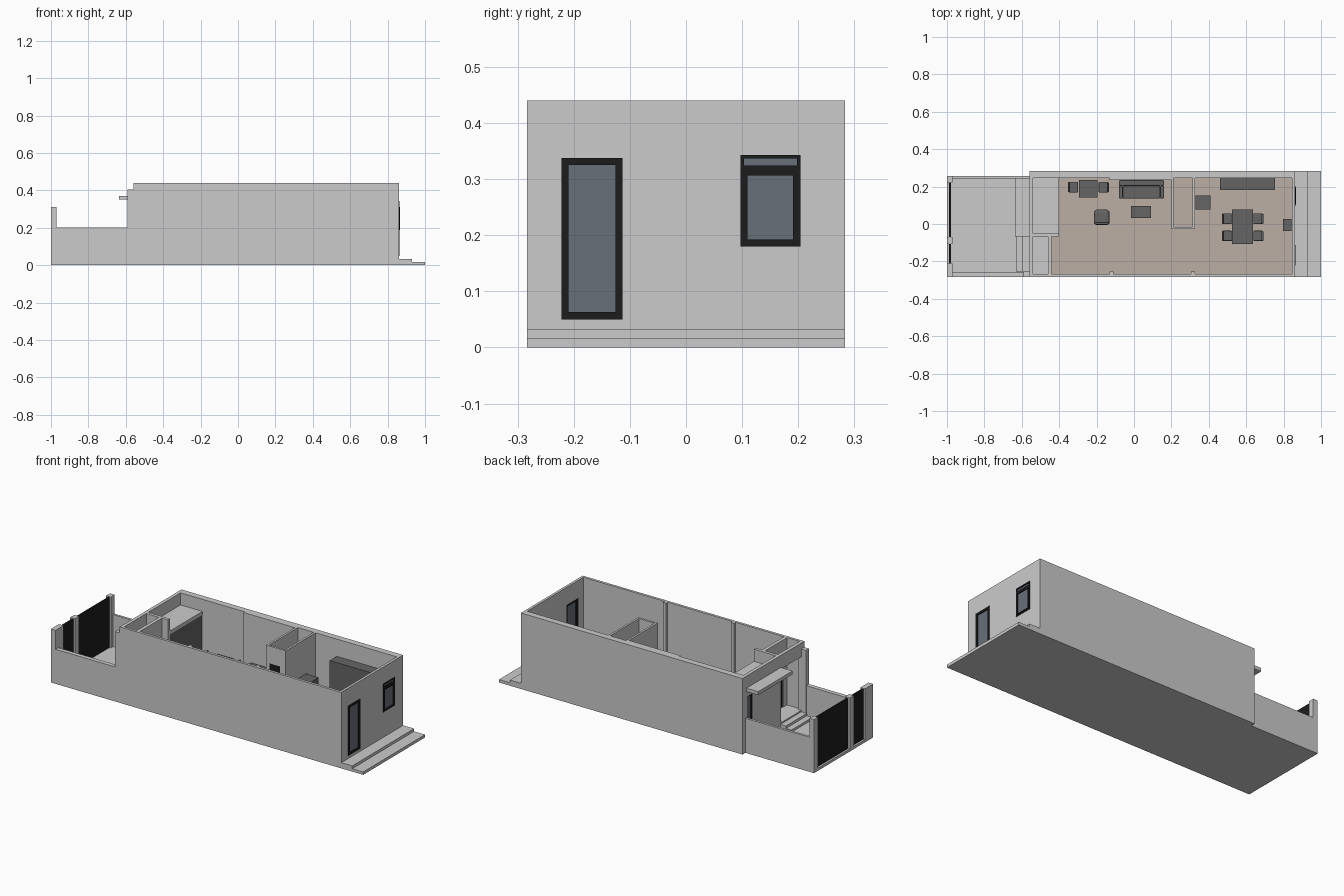
import bpy, bmesh, math

if "Cube" in bpy.data.objects:
    bpy.data.objects.remove(bpy.data.objects["Cube"])


def material(name, r, g, b):
    m = bpy.data.materials.new(name)
    m.diffuse_color = (r, g, b, 1)
    m.use_nodes = True
    m.node_tree.nodes["Principled BSDF"].inputs["Base Color"].default_value = m.diffuse_color
    return m


BLACK = material("black_metal", 0.012, 0.012, 0.012)
GLASS = material("tinted_glass", 0.14, 0.16, 0.19)
DARK = material("dark_furniture", 0.13, 0.13, 0.13)
BROWN = material("room_floor", 0.5, 0.43, 0.37)


def boxes(name, parts, mat=None, bevel=0):
    """One object from boxes given as (x0, x1, y0, y1, z0, z1)."""
    bm = bmesh.new()
    for x0, x1, y0, y1, z0, z1 in parts:
        vs = bmesh.ops.create_cube(bm, size=1)["verts"]
        for v in vs:
            v.co = (x1 if v.co.x > 0 else x0, y1 if v.co.y > 0 else y0, z1 if v.co.z > 0 else z0)
    me = bpy.data.meshes.new(name)
    bm.to_mesh(me)
    bm.free()
    ob = bpy.data.objects.new(name, me)
    bpy.context.collection.objects.link(ob)
    if mat:
        me.materials.append(mat)
    if bevel:
        b = ob.modifiers.new("bevel", "BEVEL")
        b.width, b.segments = bevel, 3
    return ob


def cut(ob, *openings):
    for o in openings:
        c = boxes(ob.name + "_cutter", [o])
        c.hide_render = True
        c.hide_viewport = True
        m = ob.modifiers.new("opening", "BOOLEAN")
        m.operation, m.object, m.solver = "DIFFERENCE", c, "EXACT"


def frame(name, x0, x1, y0, y1, z0, z1, t):
    """Rectangular frame in a wall facing x, with a pane."""
    boxes(name + "_frame", [(x0, x1, y0, y0 + t, z0, z1), (x0, x1, y1 - t, y1, z0, z1),
                            (x0, x1, y0 + t, y1 - t, z0, z0 + t),
                            (x0, x1, y0 + t, y1 - t, z1 - t, z1)], BLACK)
    xm = (x0 + x1) / 2
    boxes(name + "_pane", [(xm - .002, xm + .002, y0 + t, y1 - t, z0 + t, z1 - t)], GLASS)


H, F, Y = 0.44, 0.05, 0.283   # wall height, floor level, half width

# ground slabs and floors
boxes("house_slab", [(-.56, .86, -Y, Y, 0, .045)])
boxes("porch_slab", [(-1, -.56, -Y, .257, 0, .015)])
boxes("room_floor", [(-.44, .845, -.268, .246, .045, F), (-.44, -.4, -.268, -.06, .045, F + .0005)], BROWN)
boxes("lobby_floor", [(-.56, -.44, -.268, .246, .045, F)])
boxes("rear_steps", [(.86, .93, -Y, Y, 0, .033), (.93, 1, -Y, Y, 0, .017)])
boxes("porch_steps", [(-.63, -.595, -.255, -.065, .015, .028), (-.595, -.56, -.255, -.065, .015, .042)])

# outer walls
boxes("front_wall", [(-.56, .86, -Y, -.268, .045, H)])
boxes("back_wall", [(-.56, .86, .246, Y, .045, H)])
boxes("back_wall_lining", [(-.13, .2, .236, .246, F, H)])
boxes("front_wall_piers", [(x - .01, x + .01, -.268, -.254, F, H) for x in (-.12, .315)])
boxes("porch_corner_pier", [(-.59, -.56, -Y, -.255, 0, .405)])
east = boxes("east_wall", [(.845, .86, -.268, .246, .045, H)])
cut(east, (.83, .88, -.222, -.113, F, .338), (.83, .88, .097, .204, .18, .343))
west = boxes("west_wall", [(-.56, -.54, -.268, .246, .045, H)])
cut(west, (-.6, -.5, -.255, -.07, F, .36), (-.6, -.5, .19, .235, .12, .32))

# east door and window with transom
frame("east_door", .847, .863, -.222, -.113, F, .338, .013)
frame("east_window", .847, .863, .097, .204, .18, .318, .01)
frame("east_transom", .847, .863, .097, .204, .318, .343, .006)
frame("east_sash", .851, .865, .105, .196, .187, .311, .005)
frame("west_window", -.557, -.545, .19, .235, .12, .32, .008)

# entrance lobby and the low storage room beside it
lobby = boxes("lobby_inner_wall", [(-.46, -.44, -.268, -.068, F, H)])
cut(lobby, (-.5, -.42, -.235, -.1, .04, .34))
frame("lobby_door", -.455, -.445, -.235, -.1, F, .34, .01)
boxes("lobby_side_wall", [(-.54, -.4, -.068, -.05, F, H)])
boxes("storage_roof", [(-.54, -.4, -.05, .246, .35, .37)])
boxes("storage_doors", [(-.415, -.402, -.05, .097, F, .35), (-.415, -.402, .099, .246, F, .35)], DARK)
boxes("porch_canopy", [(-.635, -.56, -.068, .246, .35, .37)])

# bathroom enclosure
bath = boxes("bathroom_front", [(.2, .325, -.028, -.016, F, H)])
cut(bath, (.22, .29, -.06, .02, .04, .34))
boxes("bathroom_sides", [(.2, .212, -.016, .246, F, H), (.313, .325, -.016, .246, F, H)])
boxes("bathroom_door", [(.22, .29, -.024, -.02, F, .34)], BLACK)

# porch walls, posts and gate
boxes("porch_walls", [(-.97, -.56, -Y, -.258, .015, .2), (-.97, -.56, .243, .257, .015, .2)])
boxes("gate_posts", [(-1, -.97, -Y, -.21, 0, .31), (-1, -.97, -.107, -.07, 0, .31),
                     (-1, -.97, .222, .257, 0, .31)])
boxes("gate_panels", [(-.989, -.979, -.21, -.107, .015, .305), (-.989, -.979, -.07, .222, .015, .305)], BLACK)


# furniture
def table(name, x0, x1, y0, y1, top):
    t = .01
    legs = [(x, x + t, y, y + t, F, top - t) for x in (x0 + .004, x1 - t - .004)
            for y in (y0 + .004, y1 - t - .004)]
    boxes(name, [(x0, x1, y0, y1, top - t, top)] + legs, DARK)


def chair(name, x, y, side):
    """Tub chair whose back is on the given x side."""
    boxes(name + "_seat", [(x - .026, x + .026, y - .028, y + .028, .105, .117)], DARK, .005)
    xb = x + side * .023
    boxes(name + "_back", [(xb - .005, xb + .005, y - .026, y + .026, .112, .17)], DARK, .004)
    boxes(name + "_legs", [(x + i * .019 - .003, x + i * .019 + .003, y + j * .021 - .003,
                            y + j * .021 + .003, F, .107) for i in (-1, 1) for j in (-1, 1)], DARK)


table("small_table", -.295, -.195, .142, .236, .155)
chair("small_table_chair_left", -.325, .197, -1)
chair("small_table_chair_right", -.163, .197, 1)
table("dining_table", .525, .635, -.106, .078, .155)
for side, x in ((-1, .498), (1, .664)):
    for k, y in enumerate((.028, -.064)):
        chair("dining_chair_%s_%d" % ("left" if side < 0 else "right", k), x, y, side)

boxes("sofa", [(-.06, .14, .137, .205, F + .01, .11), (-.08, .16, .205, .234, F, .165),
               (-.08, -.06, .137, .205, F, .135), (.14, .16, .137, .205, F, .135)], DARK, .005)
boxes("armchair_seat", [(-.215, -.13, -.006, .077, F + .01, .11)], DARK, .018)
boxes("armchair_back", [(-.21, -.135, -.004, .01, .1, .155)], DARK, .006)
boxes("coffee_table", [(-.015, .09, .033, .097, .09, .1), (-.005, .08, .043, .087, F, .09)], DARK)
boxes("refrigerator", [(.33, .41, .078, .153, F, .24)], DARK)
boxes("wardrobe", [(.46, .605, .182, .246, F, .34), (.607, .755, .182, .246, F, .34),
                   (.605, .607, .185, .246, F, .34)], DARK)
boxes("side_cabinet", [(.797, .843, -.038, .028, F, .15)], DARK)
